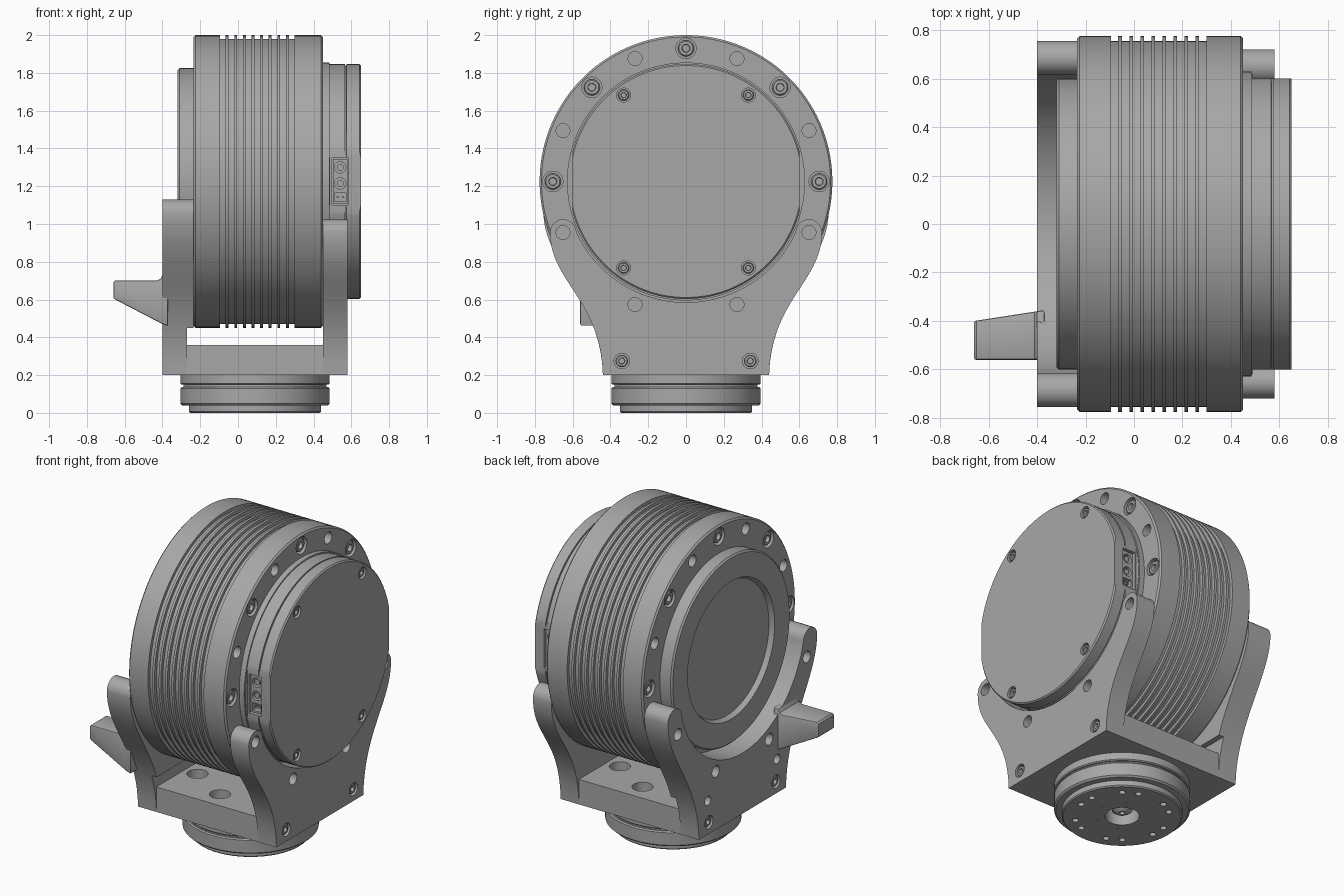
import bpy, bmesh, math
from mathutils import Vector
from mathutils.geometry import interpolate_bezier

if "Cube" in bpy.data.objects:
    bpy.data.objects.remove(bpy.data.objects["Cube"])

grey = bpy.data.materials.new("machined grey")
grey.use_nodes = True
COLOUR = (0.39, 0.39, 0.39, 1)
grey.diffuse_color = COLOUR
grey.node_tree.nodes["Principled BSDF"].inputs["Base Color"].default_value = COLOUR

AXIS_Z = 1.225           # height of the main axis
BASE_X = 0.09            # centre of the lower actuator


def finish(name, bm):
    bmesh.ops.recalc_face_normals(bm, faces=bm.faces)
    mesh = bpy.data.meshes.new(name)
    bm.to_mesh(mesh)
    bm.free()
    obj = bpy.data.objects.new(name, mesh)
    bpy.context.collection.objects.link(obj)
    mesh.materials.append(grey)
    return obj


def lathe(name, profile, axis, centres, n=24):
    """Turn (radius, height) points about an axis, once at each centre."""
    bm = bmesh.new()
    for c in centres:
        rings = []
        for r, h in profile:
            ring = []
            for i in range(n if r else 1):
                a = math.tau * (i + 0.5) / n
                u, v = r * math.cos(a), r * math.sin(a)
                p = {"X": (h, u, v), "Y": (u, h, v), "Z": (u, v, h)}[axis]
                ring.append(bm.verts.new(Vector(p) + Vector(c)))
            rings.append(ring)
        for a, b in zip(rings, rings[1:]):
            for i in range(n):
                quad = [a[i % len(a)], a[(i + 1) % len(a)], b[(i + 1) % len(b)], b[i % len(b)]]
                bm.faces.new(list(dict.fromkeys(quad)))
    return finish(name, bm)


def rod(name, r, lo, hi, axis, centres, n=24):
    return lathe(name, [(0, lo), (r, lo), (r, hi), (0, hi)], axis, centres, n)


def prism(name, points, axis, lo, hi):
    bm = bmesh.new()
    place = (lambda p: (lo, *p)) if axis == "X" else (lambda p: (p[0], lo, p[1]))
    face = bm.faces.new([bm.verts.new(place(p)) for p in points])
    new = bmesh.ops.extrude_face_region(bm, geom=[face])["geom"]
    step = (hi - lo, 0, 0) if axis == "X" else (0, hi - lo, 0)
    bmesh.ops.translate(bm, vec=step, verts=[g for g in new if isinstance(g, bmesh.types.BMVert)])
    return finish(name, bm)


def box(name, x, y, z):
    return prism(name, [(y[0], z[0]), (y[1], z[0]), (y[1], z[1]), (y[0], z[1])], "X", *x)


def apply(obj, kind, **settings):
    mod = obj.modifiers.new(kind.lower(), kind)
    for key, value in settings.items():
        setattr(mod, key, value)
    bpy.context.view_layer.objects.active = obj
    bpy.ops.object.modifier_apply(modifier=mod.name)


def cut(obj, *cutters):
    for cutter in cutters:
        apply(obj, "BOOLEAN", operation="DIFFERENCE", solver="EXACT", object=cutter)
        bpy.data.objects.remove(cutter)


def circle(radius, degrees, x=0):
    return [(x, radius * math.cos(math.radians(d)), AXIS_Z + radius * math.sin(math.radians(d)))
            for d in degrees]


def bolts(name, places, face, side, r):
    """Countersunk socket screws, sitting a little below the face."""
    prof = [(0, -0.04), (r, -0.04), (r, -0.012), (r * 0.85, -0.006), (r * 0.5, -0.006),
            (r * 0.45, -0.028), (0, -0.028)]
    lathe(name, [(a, h * side) for a, h in prof], "X", [(face, y, z) for _, y, z in places])


# Finned motor body
CORE, RIM = 0.755, 0.775
body = [(0, -0.235), (0.765, -0.235), (RIM, -0.225)]
for i in range(9):
    x = -0.095 + i * 0.0455
    body += [(RIM, x), (CORE, x), (CORE, x + 0.03), (RIM, x + 0.03)]
body += [(RIM, 0.44), (0.765, 0.45), (0, 0.45)]
motor = lathe("motor_body", body, "X", [(0, 0, AXIS_Z)], 128)
bolt_ring = circle(0.705, range(0, 181, 45))
hole_ring = circle(0.705, (-67.5, -22.5, 22.5, 67.5, 112.5, 157.5, 202.5, 247.5))
for side, face in ((-1, -0.235), (1, 0.45)):
    cut(motor, rod("cutter", 0.054, face - 0.04, face + 0.04, "X", bolt_ring),
        rod("cutter", 0.037, face - 0.06, face + 0.06, "X", hole_ring))
    bolts("motor_bolts", bolt_ring, face, side, 0.043)

# Output disc with a shallow round recess
lathe("output_disc", [(0, -0.2), (0.6, -0.2), (0.6, -0.31), (0.59, -0.32), (0.44, -0.32),
                      (0.425, -0.29), (0, -0.29)], "X", [(0, 0, AXIS_Z)], 96)

# Rear cover with two flats
cover = lathe("rear_cover", [(0, 0.4), (0.63, 0.4), (0.63, 0.485), (0.622, 0.485), (0.622, 0.566),
                             (0.614, 0.567), (0.614, 0.573), (0.622, 0.574), (0.622, 0.642),
                             (0.614, 0.65), (0, 0.65)], "X", [(0, 0, AXIS_Z)], 96)
corner = [(s * 0, s * 0.33, AXIS_Z + t * 0.4575) for s in (-1, 1) for t in (-1, 1)]
for s in (-1, 1):
    cut(cover, box("cutter", (0.488, 0.7), sorted((s * 0.6, s * 0.8)), (0.5, 2)),
        box("cutter", (0.497, 0.586), sorted((s * 0.5, s * 0.8)), (1.1, 1.35)))
cut(cover, rod("cutter", 0.037, 0.61, 0.7, "X", corner))
bolts("cover_screws", corner, 0.65, 1, 0.029)

# Power and signal sockets on both flats
for s in (-1, 1):
    side = "front" if s < 0 else "back"
    housing = box(side + "_socket_housing", (0.502, 0.581), sorted((s * 0.49, s * 0.585)), (1.105, 1.345))
    terminals = [(0.541, s * 0.5, z) for z in (1.3, 1.215)]
    cut(housing, rod("cutter", 0.03, s * 0.03, s * 0.12, "Y", terminals),
        box("cutter", (0.512, 0.571), sorted((s * 0.55, s * 0.7)), (1.118, 1.165)))
    rod(side + "_power_pins", 0.018, 0, s * 0.08, "Y", terminals)
    rod(side + "_signal_pins", 0.006, 0, s * 0.075, "Y",
        [(x, s * 0.5, 1.142) for x in (0.528, 0.555)], 8)


# Bracket cheeks: flared plate with two rounded arms round the motor axis
def cheek(name, lo, hi, tip, r):
    y, z = tip
    foot, top = Vector((0.44, 0.2, 0)), Vector((y + r, z, 0))
    handles = Vector((0.45, 0.6, 0)), Vector((y + r, z - 0.26, 0))
    half = [(p.x, p.y) for p in interpolate_bezier(foot, *handles, top, 20)]
    half += [(y + r * math.cos(a), z + r * math.sin(a))
             for a in (math.pi * i / 12 for i in range(1, 13))]
    inner = math.hypot(y - r, z - AXIS_Z)
    start = math.atan2(z - AXIS_Z, y - r)
    for i in range(1, 25):
        a = start + (-math.pi / 2 - start) * i / 24
        half.append((inner * math.cos(a), AXIS_Z + inner * math.sin(a)))
    return prism(name, half + [(-a, b) for a, b in reversed(half[:-1])], "X", lo, hi)


foot_bolts = [(0, s * 0.34, 0.275) for s in (-1, 1)]
left = cheek("plain_cheek", 0.45, 0.58, (0.65, 0.955), 0.07)
right = cheek("lever_cheek", -0.4, -0.235, (0.685, 1.06), 0.07)
cut(right, box("cutter", (-0.27, -0.2), (-1, 1), (0.1, 0.45)))
arm_holes = [hole_ring[i] for i in (0, 1, 6, 7)]
for plate, face, side in ((left, 0.58, 1), (right, -0.4, -1)):
    cut(plate, rod("cutter", 0.037, face - 0.12, face + 0.12, "X", arm_holes),
        rod("cutter", 0.041, face - 0.05, face + 0.05, "X", foot_bolts))
    bolts("foot_bolts", foot_bolts, face, side, 0.033)
cut(right, rod("cutter", 0.03, -0.5, -0.34, "X", [(0, s * 0.35, 0.416) for s in (-1, 1)]))

# Bracket floor with six access holes
floor = box("bracket_floor", (-0.28, 0.46), (-0.44, 0.44), (0.2, 0.36))
access = [(BASE_X + 0.31 * math.cos(math.radians(a)), 0.31 * math.sin(math.radians(a)), 0)
          for a in range(30, 390, 60)]
cut(floor, rod("cutter", 0.062, 0.25, 0.5, "Z", access))

# Side lever, widening towards its root
lever = prism("side_lever", [(-0.66, 0.61), (-0.65, 0.6), (-0.4, 0.47), (-0.37, 0.46), (-0.37, 0.74),
                             (-0.4, 0.73), (-0.41, 0.71), (-0.43, 0.7), (-0.65, 0.7), (-0.66, 0.69)],
              "Y", -0.56, -0.4)
for v in lever.data.vertices:
    if v.co.y > -0.5:
        v.co.y += 0.04 * (v.co.x + 0.66) / 0.26
apply(lever, "BEVEL", width=0.008, segments=2, limit_method="ANGLE", angle_limit=math.radians(50))

# Lower actuator with a drilled output flange
base = lathe("lower_actuator", [(0, 0.03), (0.385, 0.04), (0.395, 0.05), (0.395, 0.13), (0.388, 0.137),
                                (0.38, 0.137), (0.38, 0.149), (0.388, 0.149), (0.395, 0.155),
                                (0.395, 0.2), (0, 0.2)], "Z", [(BASE_X, 0, 0)], 96)
flange = lathe("output_flange", [(0.1, 0.06), (0.1, 0), (0.343, 0), (0.35, 0.007), (0.35, 0.06),
                                 (0.1, 0.06)], "Z", [(BASE_X, 0, 0)], 96)
cut(base, rod("cutter", 0.1, -0.1, 0.09, "Z", [(BASE_X, 0, 0)], 96))


def drilled(radius, degrees):
    return [(BASE_X + radius * math.cos(math.radians(d)), radius * math.sin(math.radians(d)), 0)
            for d in degrees]


pairs = [a + d for a in range(0, 360, 60) for d in (-10, 10)]
cut(flange, rod("cutter", 0.019, -0.05, 0.03, "Z", drilled(0.275, pairs), 16),
    rod("cutter", 0.007, -0.05, 0.02, "Z", drilled(0.15, range(0, 360, 60)), 8))
lathe("hub", [(0, 0.1), (0.06, 0.1), (0.06, 0.04), (0.03, 0.02), (0.015, 0.02), (0.015, 0.04),
              (0, 0.04)], "Z", [(BASE_X, 0, 0)], 32)

# Smooth round walls, crisp edges
bpy.ops.object.select_all(action="DESELECT")
for obj in bpy.context.collection.objects:
    if obj.type == "MESH" and grey.name in obj.data.materials:
        obj.select_set(True)
        bpy.context.view_layer.objects.active = obj
bpy.ops.object.shade_smooth_by_angle(angle=math.radians(30))
